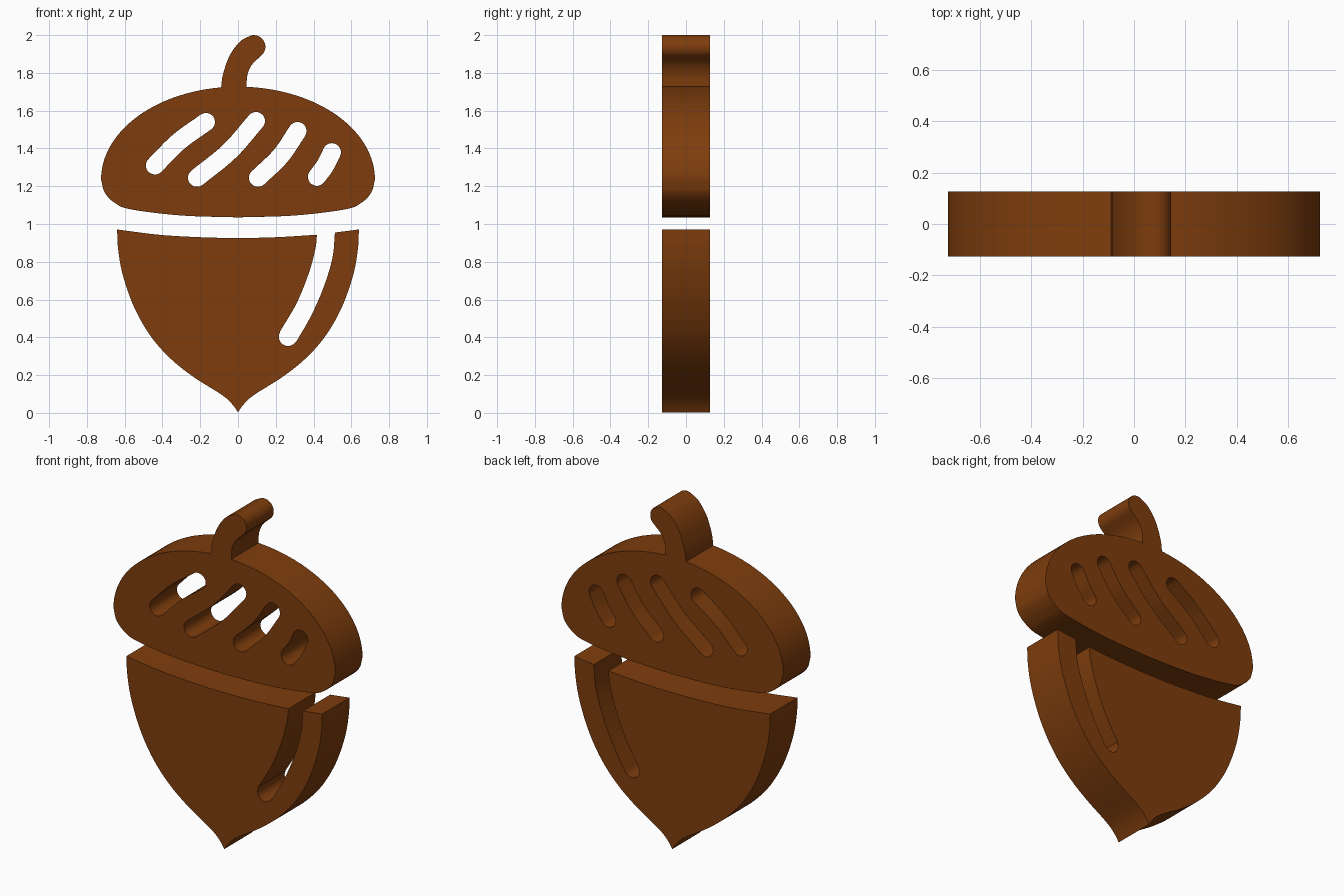
import bpy, bmesh, math
from mathutils import Vector

if "Cube" in bpy.data.objects:
    bpy.data.objects.remove(bpy.data.objects["Cube"], do_unlink=True)

HALF_DEPTH = 0.127

brown = bpy.data.materials.new("acorn brown")
brown.use_nodes = True
colour = (0.209, 0.047, 0.004, 1)
brown.diffuse_color = colour
brown.node_tree.nodes["Principled BSDF"].inputs["Base Color"].default_value = colour


def smooth(points, steps=6):
    """Smooth curve through the points."""
    p = [Vector(q) for q in points]
    p = [2 * p[0] - p[1]] + p + [2 * p[-1] - p[-2]]
    out = []
    for a, b, c, d in zip(p, p[1:], p[2:], p[3:]):
        for i in range(steps):
            t = i / steps
            out.append(0.5 * (2 * b + (c - a) * t + (2 * a - 5 * b + 4 * c - d) * t * t
                              + (3 * b - a - 3 * c + d) * t ** 3))
    return out + [p[-2]]


def arc(centre, rx, rz, start, end, steps=12):
    angles = [math.radians(start + (end - start) * i / steps) for i in range(steps + 1)]
    return [Vector((centre[0] + rx * math.cos(a), centre[1] + rz * math.sin(a))) for a in angles]


def mirror(points):
    return [Vector((-p[0], p[1])) for p in reversed(points)]


def slot(path, r):
    """Rounded slot outline around a centre line."""
    line = smooth(path)
    dirs = [(b - a).normalized() for a, b in zip(line, line[1:])]
    dirs.append(dirs[-1])
    side = [Vector((-d.y, d.x)) * r for d in dirs]
    head = math.degrees(math.atan2(dirs[-1].y, dirs[-1].x))
    tail = math.degrees(math.atan2(dirs[0].y, dirs[0].x))
    right = [p - s for p, s in zip(line, side)][1:-1]
    left = [p + s for p, s in zip(line, side)][1:-1]
    return (right + arc(line[-1], r, r, head - 90, head + 90)
            + left[::-1] + arc(line[0], r, r, tail + 90, tail + 270))


def slab(name, outlines, bevel=0.0):
    """Filled outline with holes, given thickness and stood upright."""
    curve = bpy.data.curves.new(name, 'CURVE')
    curve.dimensions = '2D'
    curve.fill_mode = 'BOTH'
    curve.extrude = HALF_DEPTH
    for pts in outlines:
        clean = [p for p, q in zip(pts, pts[1:] + pts[:1]) if (p - q).length > 1e-4]
        spline = curve.splines.new('POLY')
        spline.points.add(len(clean) - 1)
        for point, co in zip(spline.points, clean):
            point.co = (co.x, co.y, 0, 1)
        spline.use_cyclic_u = True
    ob = bpy.data.objects.new(name, curve)
    bpy.context.collection.objects.link(ob)
    bpy.ops.object.select_all(action='DESELECT')
    ob.select_set(True)
    bpy.context.view_layer.objects.active = ob
    ob.rotation_euler.x = math.pi / 2
    bpy.ops.object.convert(target='MESH')
    bpy.ops.object.transform_apply(location=False, rotation=True, scale=False)
    ob = bpy.context.object
    ob.name = name
    bm = bmesh.new()
    bm.from_mesh(ob.data)
    bmesh.ops.remove_doubles(bm, verts=bm.verts, dist=1e-5)
    bmesh.ops.recalc_face_normals(bm, faces=bm.faces)
    bm.to_mesh(ob.data)
    bm.free()
    ob.data.materials.clear()
    ob.data.materials.append(brown)
    bpy.ops.object.shade_smooth_by_angle(angle=math.radians(30))
    if bevel:
        mod = ob.modifiers.new("soft_edge", 'BEVEL')
        mod.width = bevel
        mod.segments = 2
        mod.limit_method = 'ANGLE'
        mod.angle_limit = math.radians(50)
    return ob


# Cap with stem: domed top, rounded rim, shallow curved underside
rim = smooth([(0, 1.035), (0.3, 1.045), (0.565, 1.077), (0.65, 1.11), (0.705, 1.165), (0.725, 1.235)])
dome_right = arc((0, 1.235), 0.725, 0.492, 0, 86.5, 32)
dome_left = arc((0, 1.235), 0.725, 0.492, 97, 180, 32)
stem_right = smooth([(0.045, 1.727), (0.05, 1.79), (0.075, 1.845), (0.125, 1.893)])
stem_tip = arc((0.083, 1.938), 0.062, 0.062, -40, 100)
stem_left = smooth([(0.07, 1.999), (0.01, 1.965), (-0.045, 1.89), (-0.08, 1.79), (-0.089, 1.724)])
cap = rim + dome_right + stem_right + stem_tip + stem_left + dome_left + mirror(rim)

# Slanted slots through the cap
cap_slots = [
    [(-0.44, 1.31), (-0.315, 1.435), (-0.17, 1.54)],
    [(-0.217, 1.245), (-0.045, 1.385), (0.095, 1.545)],
    [(0.106, 1.245), (0.225, 1.36), (0.315, 1.492)],
    [(0.418, 1.25), (0.462, 1.31), (0.497, 1.38)],
]
slab("cap_with_stem", [cap] + [slot(path, 0.048) for path in cap_slots], 0.006)

# Nut: pointed body with a highlight slot open at the top edge
flank = smooth([(0, 0.003), (0.03, 0.045), (0.085, 0.095), (0.235, 0.19), (0.36, 0.29), (0.465, 0.41),
                (0.55, 0.56), (0.61, 0.73), (0.635, 0.87), (0.64, 0.971)])
slot_right = smooth([(0.513, 0.955), (0.5, 0.82), (0.455, 0.67), (0.39, 0.52), (0.308, 0.376)])
slot_end = arc((0.265, 0.403), 0.049, 0.049, -30, -210)
slot_left = smooth([(0.222, 0.43), (0.31, 0.58), (0.375, 0.74), (0.41, 0.87), (0.418, 0.943)])
top_edge = smooth([(0.418, 0.943), (0.2, 0.93), (0, 0.926), (-0.2, 0.93), (-0.418, 0.943), (-0.64, 0.971)])
slab("nut", [flank + slot_right + slot_end + slot_left + top_edge + mirror(flank)])
